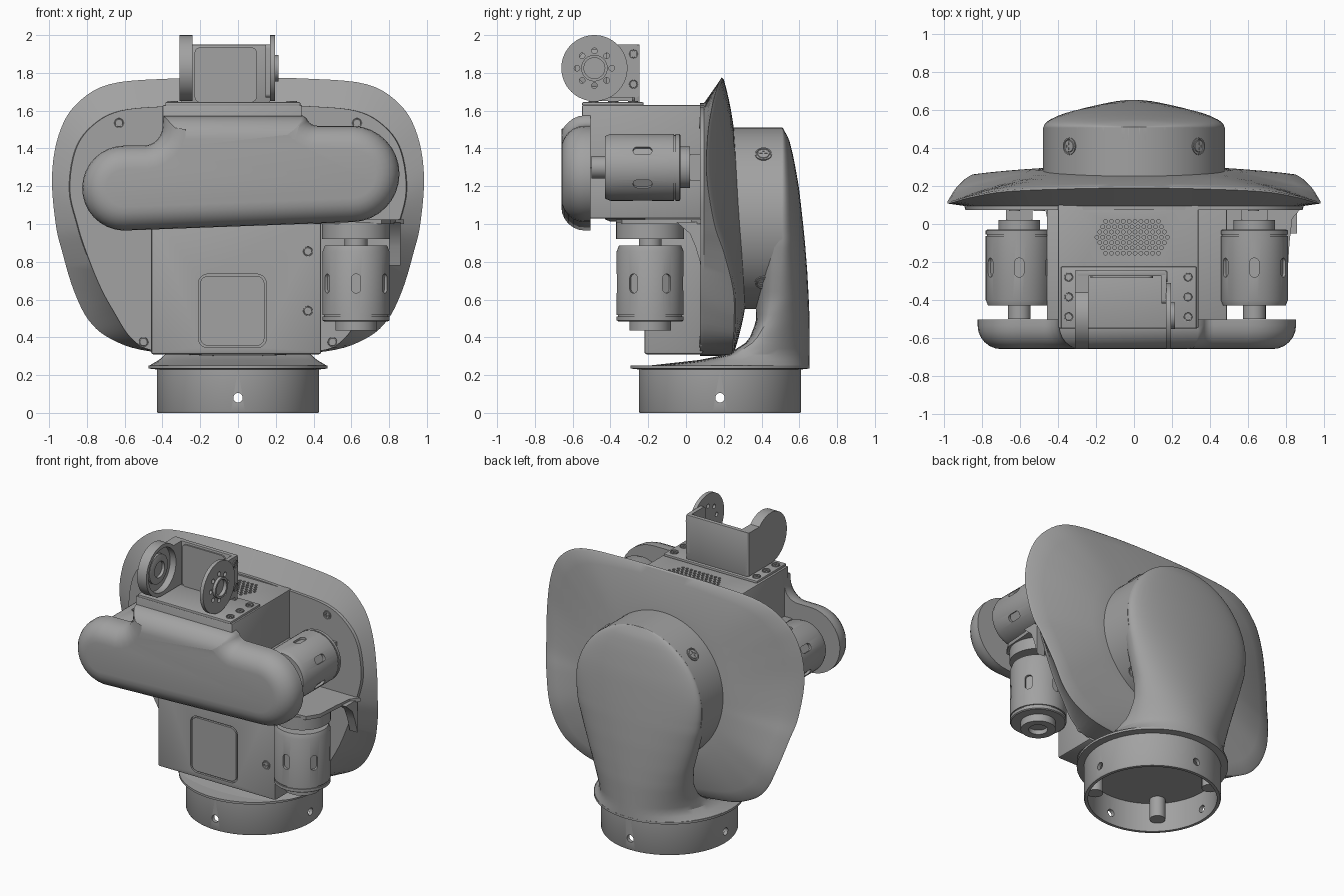
import bpy, bmesh, math
from mathutils import Vector
from math import sin, cos, pi, radians

old = bpy.data.objects.get("Cube")
if old:
    bpy.data.objects.remove(old, do_unlink=True)

grey = bpy.data.materials.new("plain_grey")
grey.use_nodes = True
grey.diffuse_color = (0.36, 0.36, 0.36, 1)
grey.node_tree.nodes["Principled BSDF"].inputs["Base Color"].default_value = grey.diffuse_color


def shade(ob):
    for p in ob.data.polygons:
        p.use_smooth = True
    ob.data.set_sharp_from_angle(angle=radians(32))


def loft(name, rings, bevel=0, end_bevel=0):
    """Skin equal rings of points and cap both ends."""
    bm = bmesh.new()
    vs = [[bm.verts.new(p) for p in r] for r in rings]
    n = len(vs[0])
    for a, b in zip(vs, vs[1:]):
        for i in range(n):
            j = (i + 1) % n
            bm.faces.new((a[i], a[j], b[j], b[i]))
    cap = bm.faces.new(vs[0])
    bm.faces.new(vs[-1])
    bmesh.ops.recalc_face_normals(bm, faces=bm.faces)
    if bevel or end_bevel:
        edges = list(cap.edges) if end_bevel else list(bm.edges)
        bmesh.ops.bevel(bm, geom=edges, offset=bevel or end_bevel, segments=6 if end_bevel else 2,
                        profile=0.5, affect='EDGES', clamp_overlap=False)
    me = bpy.data.meshes.new(name)
    bm.to_mesh(me)
    bm.free()
    me.materials.append(grey)
    ob = bpy.data.objects.new(name, me)
    bpy.context.collection.objects.link(ob)
    shade(ob)
    return ob


def prism(name, pts, axis, a, b, **kw):
    place = {'x': lambda p, h: (h, p[0], p[1]), 'y': lambda p, h: (p[0], h, p[1]),
             'z': lambda p, h: (p[0], p[1], h)}[axis]
    return loft(name, [[place(p, h) for p in pts] for h in (a, b)], **kw)


def box(name, x0, x1, y0, y1, z0, z1, bevel=0):
    return prism(name, [(x0, y0), (x1, y0), (x1, y1), (x0, y1)], 'z', z0, z1, bevel=bevel)


def arc(cx, cy, r, a0, a1, n=16):
    return [(cx + r * cos(radians(a0 + (a1 - a0) * i / n)),
             cy + r * sin(radians(a0 + (a1 - a0) * i / n))) for i in range(n + 1)]


def rounded(x0, x1, y0, y1, r):
    return (arc(x1 - r, y1 - r, r, 0, 90, 5) + arc(x0 + r, y1 - r, r, 90, 180, 5)
            + arc(x0 + r, y0 + r, r, 180, 270, 5) + arc(x1 - r, y0 + r, r, 270, 360, 5))


def lathe(name, profile, origin, axis, n=48):
    """Turn (radius, height) pairs around an axis."""
    q = Vector(axis).to_track_quat('Z', 'Y')
    return loft(name, [[Vector(origin) + q @ Vector((r * cos(2 * pi * i / n), r * sin(2 * pi * i / n), h))
                        for i in range(n)] for r, h in profile])


def cyl(name, origin, axis, r, h, n=32):
    return lathe(name, [(r, 0), (r, h)], origin, axis, n)


def cut(ob, cutters):
    tool = cutters[0]
    if len(cutters) > 1:
        with bpy.context.temp_override(active_object=tool, object=tool, selected_objects=cutters,
                                       selected_editable_objects=cutters):
            bpy.ops.object.join()
    mod = ob.modifiers.new("cut", 'BOOLEAN')
    mod.operation, mod.object, mod.solver = 'DIFFERENCE', tool, 'EXACT'
    with bpy.context.temp_override(active_object=ob, object=ob):
        bpy.ops.object.modifier_apply(modifier=mod.name)
    bpy.data.objects.remove(tool, do_unlink=True)
    shade(ob)


def screw(pos, axis, r=0.03):
    """Low ringed screw head with a sunk cross."""
    head = lathe("screw", [(r, -0.01), (r, 0.006), (r * 0.85, 0.006), (r * 0.8, 0.001),
                           (r * 0.7, 0.001), (r * 0.65, 0.005), (r * 0.1, 0.005)], pos, axis, 20)
    q = Vector(axis).to_track_quat('Z', 'Y')
    for w, l in ((0.12, 0.45), (0.45, 0.12)):
        corners = [(-w, -l), (w, -l), (w, l), (-w, l)]
        cut(head, [loft("cutter", [[Vector(pos) + q @ Vector((x * r, y * r, h)) for x, y in corners]
                                   for h in (0.0, 0.02)])])


def lerp_table(table, z):
    for a, b in zip(table, table[1:]):
        if z <= b[0]:
            t = max(0, (z - a[0]) / (b[0] - a[0]))
            return [p + (q - p) * t for p, q in zip(a[1:], b[1:])]
    return table[-1][1:]


# Hollow round base with flange and four cross holes
BY = 0.18
base = lathe("base_ring", [(0.05, 0.2), (0.405, 0.2), (0.405, 0), (0.425, 0), (0.43, 0.01), (0.43, 0.23),
                           (0.475, 0.235), (0.475, 0.25), (0.05, 0.25)], (0, BY, 0), (0, 0, 1), 72)
cut(base, [cyl("cutter", (0, -1, 0.08), (0, 1, 0), 0.025, 2)])
cut(base, [cyl("cutter", (-1, BY, 0.08), (1, 0, 0), 0.025, 2)])
for k in range(4):
    a = pi / 4 + k * pi / 2
    cyl("base_inner_post", (0.36 * cos(a), BY + 0.36 * sin(a), 0.06), (0, 0, 1), 0.05, 0.15, 16)

# Rear arm: stacked sections (height, half width, front, side, back)
ARM = [(0.25, 0.47, -0.2, 0.18, 0.655), (0.27, 0.43, 0.02, 0.22, 0.655), (0.31, 0.385, 0.22, 0.28, 0.655),
       (0.38, 0.36, 0.33, 0.38, 0.655), (0.48, 0.36, 0.37, 0.45, 0.655), (0.6, 0.38, 0.37, 0.49, 0.65),
       (0.75, 0.425, 0.37, 0.5, 0.642), (0.9, 0.465, 0.37, 0.51, 0.63), (1.03, 0.48, 0.37, 0.51, 0.617),
       (1.2, 0, 0.37, 0.51, 0.597), (1.35, 0, 0.37, 0.51, 0.57), (1.45, 0, 0.37, 0.51, 0.545),
       (1.51, 0, 0.37, 0.51, 0.512)]
rings = []
heights = [0.25 + 0.03 * i for i in range(26)] + [1.03 + 0.479 * sin(i * pi / 28) for i in range(1, 15)]
for z in heights:
    w, f, s, b = lerp_table(ARM, z)
    if z > 1.03:
        w = max(0.01, math.sqrt(0.48 ** 2 - (z - 1.03) ** 2))
    ring = []
    for i in range(48):
        c, d = cos(2 * pi * i / 48), sin(2 * pi * i / 48)
        ring.append((w * c, s + (b - s) * d if d >= 0 else s - (s - f) * abs(d) ** 0.6, z))
    rings.append(ring)
loft("rear_arm", rings)
cyl("pivot_drum", (0, 0.2, 1.03), (0, 1, 0), 0.48, 0.31, 80)
for sx in (-1, 1):
    for sz in (-1, 1):
        screw((sx * 0.339, 0.41, 1.03 + sz * 0.339), (sx, 0, sz), 0.045)

# Shield: half outline (rim x, z, y, front x, z), smoothed and mirrored
HALF = [(0, 1.775, 0.19, 0, 1.64), (0.35, 1.77, 0.185, 0.35, 1.625), (0.68, 1.74, 0.17, 0.62, 1.6),
        (0.86, 1.63, 0.14, 0.77, 1.52), (0.95, 1.47, 0.115, 0.86, 1.39), (0.985, 1.25, 0.11, 0.89, 1.18),
        (0.965, 1.0, 0.15, 0.85, 1.0), (0.93, 0.85, 0.2, 0.81, 0.87), (0.87, 0.65, 0.25, 0.735, 0.68),
        (0.79, 0.49, 0.255, 0.66, 0.54), (0.67, 0.39, 0.25, 0.56, 0.39), (0.46, 0.325, 0.245, 0.42, 0.325),
        (0, 0.3, 0.24, 0, 0.3)]
flip = lambda p: (-p[0], p[1], p[2], -p[3], p[4])
loop = HALF + [flip(p) for p in HALF[-2:0:-1]]
fine = []
for i in range(len(loop)):
    p0, p1, p2, p3 = (loop[(i + k) % len(loop)] for k in (-1, 0, 1, 2))
    for k in range(5):
        t = k / 5
        fine.append([b + 0.5 * t * (c - a + t * (2 * a - 5 * b + 4 * c - d + t * (3 * (b - c) + d - a)))
                     for a, b, c, d in zip(p0, p1, p2, p3)])
rings = [[(p[3], 0.075, p[4]) for p in fine], [(p[3] * 1.005, 0.095, p[4]) for p in fine],
         [(p[0], p[2], p[1]) for p in fine]]
for t in (0.03, 0.2, 0.4, 0.6, 0.8, 1):
    ring = []
    for p in fine:
        d = Vector((p[0], p[1] - 1.03)).normalized()
        e = t * (1.35 - 0.35 * t)
        y = p[2] + 0.008 * min(1, t * 30) * (1 - t) + (0.285 - 0.03 * d.y - p[2]) * e
        ring.append((p[0] + (0.46 * d.x - p[0]) * t, y, p[1] + (1.03 + 0.46 * d.y - p[1]) * t))
    rings.append(ring)
loft("shield", rings)
for x, z in ((-0.63, 1.535), (0.63, 1.535), (-0.5, 0.375), (0.5, 0.375)):
    screw((x, 0.075, z), (0, -1, 0))

# Body: lower box with a grooved hatch, upper box with a vent
lower = box("lower_body", -0.46, 0.44, -0.22, 0.09, 0.31, 1.06, 0.012)
cut(lower, [prism("cutter", rounded(-0.21, 0.15, 0.345, 0.735, 0.05), 'y', -0.3, -0.205)])
prism("front_hatch", rounded(-0.2, 0.14, 0.355, 0.725, 0.042), 'y', -0.22, -0.2)
for z in (0.855, 0.54):
    screw((0.37, -0.22, z), (0, -1, 0))
box("body_floor", -0.46, 0.49, -0.52, 0.08, 1.03, 1.3, 0.008)
upper = box("upper_body", -0.4, 0.34, -0.55, 0.13, 1.04, 1.63, 0.008)
holes = []
for row in range(-3, 4):
    count = 7 - abs(row) // 2 * 2 + (6 if row % 2 == 0 else 5)
    for k in range(count):
        holes.append(cyl("cutter", (-0.01 + (k - (count - 1) / 2) * 0.031, -0.07 + row * 0.028, 1.6),
                         (0, 0, 1), 0.01, 0.1, 10))
cut(upper, holes)

# Front cover: one thick rounded shell across both motors
outline = (arc(-0.6, 1.19, 0.225, 90, 268) + arc(0.6, 1.265, 0.255, -88, 88)
           + arc(0.42, 1.58, 0.06, 270, 200, 5) + [(0.34, 1.575), (-0.395, 1.575)]
           + arc(-0.5, 1.515, 0.1, 0, -85, 6))
prism("front_cover", outline, 'y', -0.66, -0.505, end_bevel=0.125)


# Motors: turned body with six slots, same unit for all three
def motor(name, origin, axis):
    q = Vector(axis).to_track_quat('Z', 'Y')
    body = lathe(name, [(0.02, 0.03), (0.06, 0.03), (0.06, 0), (0.11, 0), (0.11, 0.05), (0.17, 0.05),
                        (0.177, 0.055), (0.177, 0.075), (0.17, 0.075), (0.17, 0.083), (0.177, 0.083),
                        (0.177, 0.42), (0.165, 0.45), (0.06, 0.45), (0.06, 0.52), (0.02, 0.52)],
                 origin, axis, 64)
    slots = []
    for k in range(6):
        a = radians(30 + 60 * k)
        out, side = Vector((cos(a), sin(a), 0)), Vector((-sin(a), cos(a), 0))
        slots.append(loft("cutter", [[Vector(origin) + q @ (out * r + side * u + Vector((0, 0, h)))
                                      for u, h in rounded(-0.024, 0.024, 0.2, 0.3, 0.022)]
                                     for r in (0.16, 0.2)]))
    cut(body, slots)


motor("left_motor", (0.635, 0.02, 1.3), (0, -1, 0))
motor("right_motor", (-0.605, 0.02, 1.19), (0, -1, 0))
motor("vertical_motor", (0.625, -0.19, 0.435), (0, 0, 1))
for x, z in ((0.635, 1.3), (-0.605, 1.19)):
    box("motor_mount", x - 0.07, x + 0.07, -0.01, 0.09, z - 0.07, z + 0.07)
cyl("vertical_motor_mount", (0.625, -0.19, 0.92), (0, 0, 1), 0.18, 0.09, 48)
prism("motor_shelf", [(0.4, 0.08), (0.88, 0.08), (0.835, 0.03), (0.82, -0.1), (0.81, -0.26),
                      (0.76, -0.34), (0.4, -0.37)], 'z', 1.0, 1.025)
prism("shelf_gusset", [(0.08, 0.78), (0.08, 1.01), (-0.05, 1.01), (0.02, 0.95), (0.05, 0.88)], 'x', 0.8, 0.86)

# Top bracket: foot plate, back wall and two round cheeks
box("bracket_foot", -0.385, 0.33, -0.55, -0.225, 1.625, 1.645, 0.006)
for x in (-0.345, 0.285):
    for y in (-0.28, -0.385, -0.49):
        screw((x, y, 1.645), (0, 0, 1), 0.027)
box("bracket_back", -0.3, 0.17, -0.275, -0.245, 1.64, 1.95, 0.005)
prism("bracket_back_panel", rounded(-0.23, 0.1, 1.645, 1.935, 0.03), 'y', -0.285, -0.27)
CY, CZ = -0.485, 1.825
cheek = arc(CY, CZ, 0.175, 45, 270, 40) + [(-0.245, 1.65), (-0.245, 1.95)]
left = prism("right_cheek", cheek, 'x', -0.31, -0.24)
cut(left, [cyl("cutter", (-0.285, CY, CZ), (1, 0, 0), 0.15, 0.1, 48)])
lathe("right_cheek_hub", [(0.055, 0.0), (0.055, 0.02), (0.075, 0.02), (0.1, 0.012), (0.1, -0.01)],
      (-0.28, CY, CZ), (1, 0, 0))
prism("left_cheek_tab", rounded(-0.42, -0.245, 1.67, 1.95, 0.02), 'x', 0.145, 0.172)
disc = lathe("left_cheek", [(0.04, 0), (0.175, 0), (0.175, 0.025), (0.07, 0.025), (0.07, 0.045),
                            (0.055, 0.045), (0.055, 0.02), (0.04, 0.02)], (0.17, CY, CZ), (1, 0, 0), 64)
cut(disc, [cyl("cutter", (0.1, CY + 0.092 * cos(k * pi / 4), CZ + 0.092 * sin(k * pi / 4)), (1, 0, 0),
               0.015, 0.2, 14) for k in range(8)])
for z in (1.9, 1.74):
    screw((0.172, -0.278, z), (1, 0, 0), 0.027)
